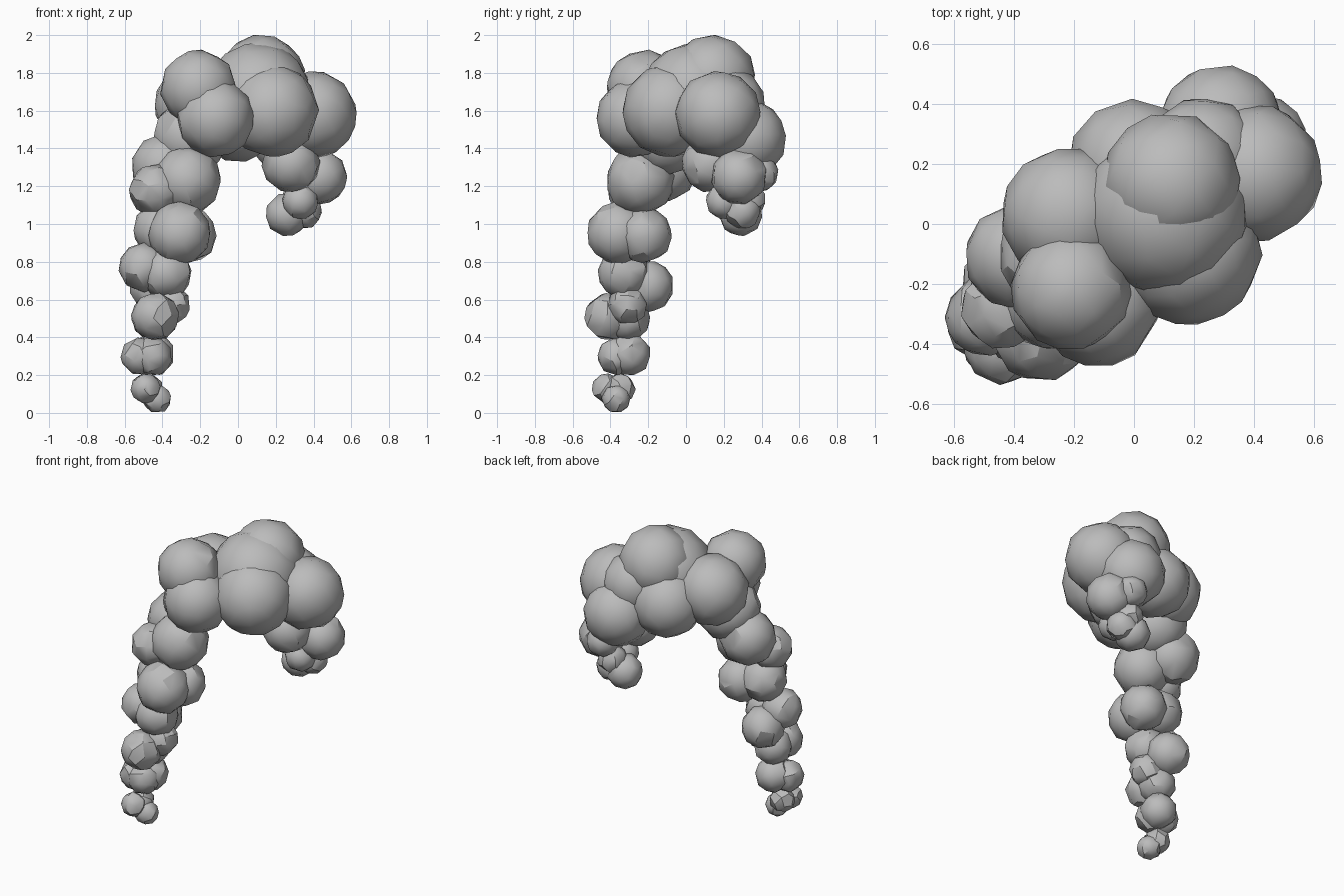
import bpy
import bmesh
import random
from math import radians, tau
from mathutils import Euler, Matrix, Vector

random.seed(4)

default_cube = bpy.data.objects.get("Cube")
if default_cube:
    bpy.data.objects.remove(default_cube, do_unlink=True)

# One plain grey for the whole cloud trail
grey = bpy.data.materials.new("smoke_grey")
grey.use_nodes = True
smoke_colour = (0.5, 0.5, 0.5, 1)
grey.diffuse_color = smoke_colour
for node in grey.node_tree.nodes:
    if node.type == "BSDF_PRINCIPLED":
        node.inputs["Base Color"].default_value = smoke_colour
        node.inputs["Roughness"].default_value = 0.9


def add_puffs(name, detail, puffs):
    """Build one cluster of faceted balls; x, y, z, radius in hundredths."""
    bm = bmesh.new()
    for x, y, z, radius in puffs:
        place = Matrix.Translation(Vector((x, y, z)) / 100)
        turn = Euler([random.uniform(0, tau) for axis in range(3)])
        bmesh.ops.create_icosphere(
            bm, subdivisions=3, radius=radius / 100,
            matrix=place @ turn.to_matrix().to_4x4())
    mesh = bpy.data.meshes.new(name)
    bm.to_mesh(mesh)
    bm.free()
    mesh.materials.append(grey)
    cluster = bpy.data.objects.new(name, mesh)
    bpy.context.collection.objects.link(cluster)
    bpy.ops.object.select_all(action="DESELECT")
    cluster.select_set(True)
    bpy.context.view_layer.objects.active = cluster
    # Thin the balls into irregular facets
    facets = cluster.modifiers.new("facets", "DECIMATE")
    facets.ratio = detail
    bpy.ops.object.modifier_apply(modifier=facets.name)
    # Soft shading inside each ball, crisp creases where the angle is steep
    bpy.ops.object.shade_smooth_by_angle(angle=radians(30))


# Large billows forming the top of the arch
add_puffs("crown_billows", 0.34, [
    (12.5, 14, 177, 23),
    (10.5, 4, 168, 28),
    (18, -9, 160, 24.5),
    (40, 17, 158, 22.8),
    (-21, -22, 172, 20),
    (-22, 3, 163, 22.3),
    (-12, -27, 156, 20.5),
    (29, 32, 145, 21),
    (0, 19.5, 155, 22),
    (23, 22, 163, 20),
])

# Short trail hanging from the high end
add_puffs("short_trail", 0.24, [
    (28, 13, 132, 15.3),
    (43, 28, 125, 14.7),
    (35, 39, 127, 10),
    (26, 29, 105, 11.3),
    (35, 30, 107, 9.5),
    (33, 20, 112, 9.5),
    (32, 33, 113, 9),
])

# Shoulder where the crown turns into the long trail
add_puffs("shoulder_billows", 0.27, [
    (-25, -10, 146, 20),
    (-39, -11, 130, 17.5),
    (-27, -24, 123, 18),
    (-44, -28, 118, 13.7),
])

# Long trail shrinking down to the ground, three balls per knot
add_puffs("upper_trail", 0.24, [
    (-31, -36, 95, 16.5),
    (-26, -22, 94, 14.5),
    (-41, -25, 97, 14.5),
    (-50, -31, 77, 13),
    (-38, -33, 74, 13.5),
    (-44, -20, 67, 13.5),
])
add_puffs("lower_trail", 0.2, [
    (-44, -41, 51, 12.5),
    (-36, -31, 57, 10.5),
    (-44, -31, 50, 12),
    (-52, -35, 30, 10),
    (-45, -37, 30, 10),
    (-45, -30, 31, 11.3),
])
add_puffs("trail_tip", 0.18, [
    (-49, -42, 13, 7.7),
    (-43, -37, 7.5, 7.5),
    (-48, -35, 13, 8),
])
